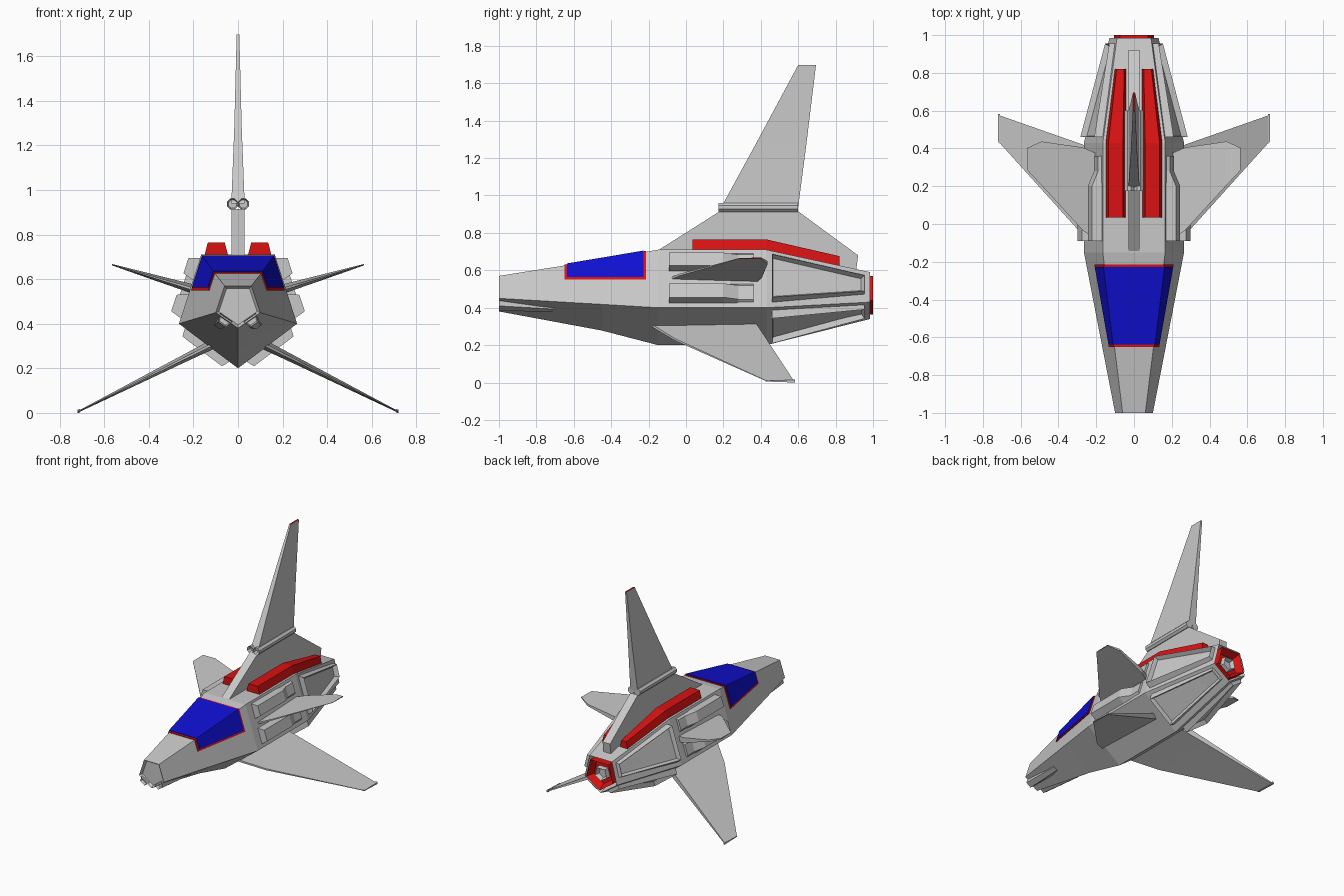
import bpy, bmesh, math

if "Cube" in bpy.data.objects:
    bpy.data.objects.remove(bpy.data.objects["Cube"])


def material(name, color):
    m = bpy.data.materials.new(name)
    m.use_nodes = True
    m.diffuse_color = (*color, 1)
    m.node_tree.nodes["Principled BSDF"].inputs["Base Color"].default_value = (*color, 1)
    return m


GREY = material("hull_grey", (0.58, 0.58, 0.58))
RED = material("trim_red", (0.7, 0.006, 0.006))
BLUE = material("canopy_blue", (0.005, 0.005, 0.65))


def loft(name, rings, mat=GREY, mirror=False, insets=(), red_rule=None):
    """Skin equal rings of points. insets: (selector, thickness, depth)."""
    bm = bmesh.new()
    vs = [[bm.verts.new(p) for p in ring] for ring in rings]
    n = len(vs[0])
    sides = [[bm.faces.new((a[k], a[(k + 1) % n], b[(k + 1) % n], b[k]))
              for k in range(n)] for a, b in zip(vs, vs[1:])]
    parts = {"start": bm.faces.new(vs[0][::-1]), "end": bm.faces.new(vs[-1]),
             "outer": sides[0][1]}
    bmesh.ops.recalc_face_normals(bm, faces=bm.faces[:])
    for key, thick, depth in insets:
        bmesh.ops.inset_individual(bm, faces=[parts[key]], thickness=thick, depth=depth)
    if red_rule:
        bm.normal_update()
        for f in bm.faces:
            f.material_index = int(red_rule(f))
    me = bpy.data.meshes.new(name)
    bm.to_mesh(me)
    bm.free()
    me.materials.append(mat)
    if red_rule:
        me.materials.append(RED)
    ob = bpy.data.objects.new(name, me)
    bpy.context.collection.objects.link(ob)
    if mirror:
        ob.modifiers.new("Mirror", "MIRROR")
    return ob


# Hull stations: y, top half width, top z, side half width, side z, keel z
HULL = [(-1, .06, .57, .10, .45, .38),
        (-.45, .128, .657, .207, .418, .278),
        (-.15, .165, .71, .265, .40, .20),
        (.43, .165, .71, .265, .40, .20),
        (.985, .09, .59, .13, .43, .34)]


def section(y):
    for a, b in zip(HULL, HULL[1:]):
        if y <= b[0] or b is HULL[-1]:
            f = (y - a[0]) / (b[0] - a[0])
            return [p + (q - p) * f for p, q in zip(a, b)][1:]


def pentagon(y, scale=1.0, at=None):
    tw, tz, sw, sz, kz = section(y)
    pts = [(tw, tz), (sw, sz), (0, kz), (-sw, sz), (-tw, tz)]
    mid = .475
    return [(x * scale, y if at is None else at, mid + (z - mid) * scale) for x, z in pts]


def on_hull(face, y, t, h):
    """Point across a hull facet (t from 0 to 1), raised by h."""
    tw, tz, sw, sz, kz = section(y)
    a, b = {"top": ((0, tz), (tw, tz)),
            "side": ((tw, tz), (sw, sz)),
            "belly": ((sw, sz), (0, kz))}[face]
    dx, dz = b[0] - a[0], b[1] - a[1]
    length = math.hypot(dx, dz)
    return (a[0] + dx * t - dz / length * h, y, a[1] + dz * t + dx / length * h)


def raised(name, face, stations, mat=GREY, slope=.06, insets=()):
    """Chamfered block lying on a hull facet; stations are y, t0, t1, height."""
    rings = [[on_hull(face, y, t0, -.01), on_hull(face, y, t0 + slope, h),
              on_hull(face, y, t1 - slope, h), on_hull(face, y, t1, -.01)]
             for y, t0, t1, h in stations]
    return loft(name, rings, mat, True, insets)


# Fuselage with recessed nose and tail
loft("fuselage", [pentagon(s[0]) for s in HULL],
     insets=[("start", .015, -.02), ("end", .03, -.07)])

# Tail exhaust
loft("exhaust_ring", [pentagon(.985, .82, .92), pentagon(.985, .82, 1.0)], RED,
     insets=[("end", .03, -.05)])
loft("exhaust_nozzle", [pentagon(.985, .42, .92), pentagon(.985, .36, .985)],
     insets=[("end", .015, -.03)])


# Canopy with frame
def canopy(name, y0, y1, low, grow, mat):
    rings = []
    for y in (y0, y1):
        tw, tz, sw, sz, _ = section(y)
        x = tw + (sw - tw) * (tz - low) / (tz - sz) + grow
        rings.append([(x, y, low), (tw + grow * .7, y, tz + grow),
                      (-tw - grow * .7, y, tz + grow), (-x, y, low)])
    loft(name, rings, mat)


canopy("canopy_frame", -.65, -.215, .55, .005, RED)
canopy("canopy_glass", -.637, -.228, .563, .009, BLUE)

# Blocks and panels on the hull facets
raised("dorsal_strip", "top", [(.035, .26, .92, .055), (.43, .26, .92, .055),
                               (.82, .36, .92, .05)], RED, .1)
for label, t0, t1 in (("upper", .04, .38), ("lower", .57, .93)):
    raised(label + "_side_pod", "side",
           [(-.09, t0, t1, .05), (.2, t0, t1, .05), (.28, t0, t1, .015), (.36, t0, t1, .015)])
raised("rear_side_panel", "side", [(.46, .04, .92, .042), (.955, .12, .75, .03)],
       insets=[("outer", .018, -.03)])
raised("rear_belly_panel", "belly", [(.46, .07, .88, .042), (.955, .12, .75, .025)],
       insets=[("outer", .018, -.03)])
raised("nose_gun", "belly", [(-1, .15, .7, .028), (-.7, .25, .6, .003)], slope=.1,
       insets=[("start", .008, -.02)])


# Wings: stations are x, z, leading y, trailing y, half thickness
def wing(name, stations, rule=None):
    rings = [[(x, y0, z - h * .3), (x, y0, z + h * .3), (x, y1, z + h), (x, y1, z - h)]
             for x, z, y0, y1, h in stations]
    loft(name, rings, GREY, True, red_rule=rule)


wing("upper_wing", [(.19, .552, -.09, .37, .022), (.27, .576, -.035, .405, .018),
                    (.49, .642, .205, .437, .007), (.565, .665, .285, .403, .003)],
     lambda f: f.normal.x > .8 and f.calc_center_median().x > .55)
wing("lower_wing", [(.10, .315, -.2, .36, .024), (.27, .23, -.06, .42, .018),
                    (.712, .008, .43, .575, .004)])
wing("lower_wing_tip", [(.709, .009, .425, .582, .008), (.72, .007, .437, .582, .007)])

# Tail fin: pylon, twin barrels, blade with red tip
PYLON = [(-.16, .70), (.18, .915), (.6, .915), (.92, .68), (.91, .60), (.43, .69)]
loft("fin_pylon", [[(x, y, z) for y, z in PYLON] for x in (-.03, .03)])

angles = [math.pi / 8 + k * math.pi / 4 for k in range(8)]
loft("fin_barrel",
     [[(.025 + .026 * math.cos(a), y, .937 + .026 * math.sin(a)) for a in angles]
      for y in (.175, .6)], mirror=True, insets=[("start", .007, -.03)])

BLADE = [(.94, .19, .6, .03), (1.27, .37, .643, .017), (1.698, .6, .695, .006)]
loft("fin_blade",
     [[(-t, y0, z), (t, y0, z), (t, y1, z), (-t, y1, z)] for z, y0, y1, t in BLADE],
     red_rule=lambda f: f.normal.z > .8 and f.calc_center_median().z > 1.6)
